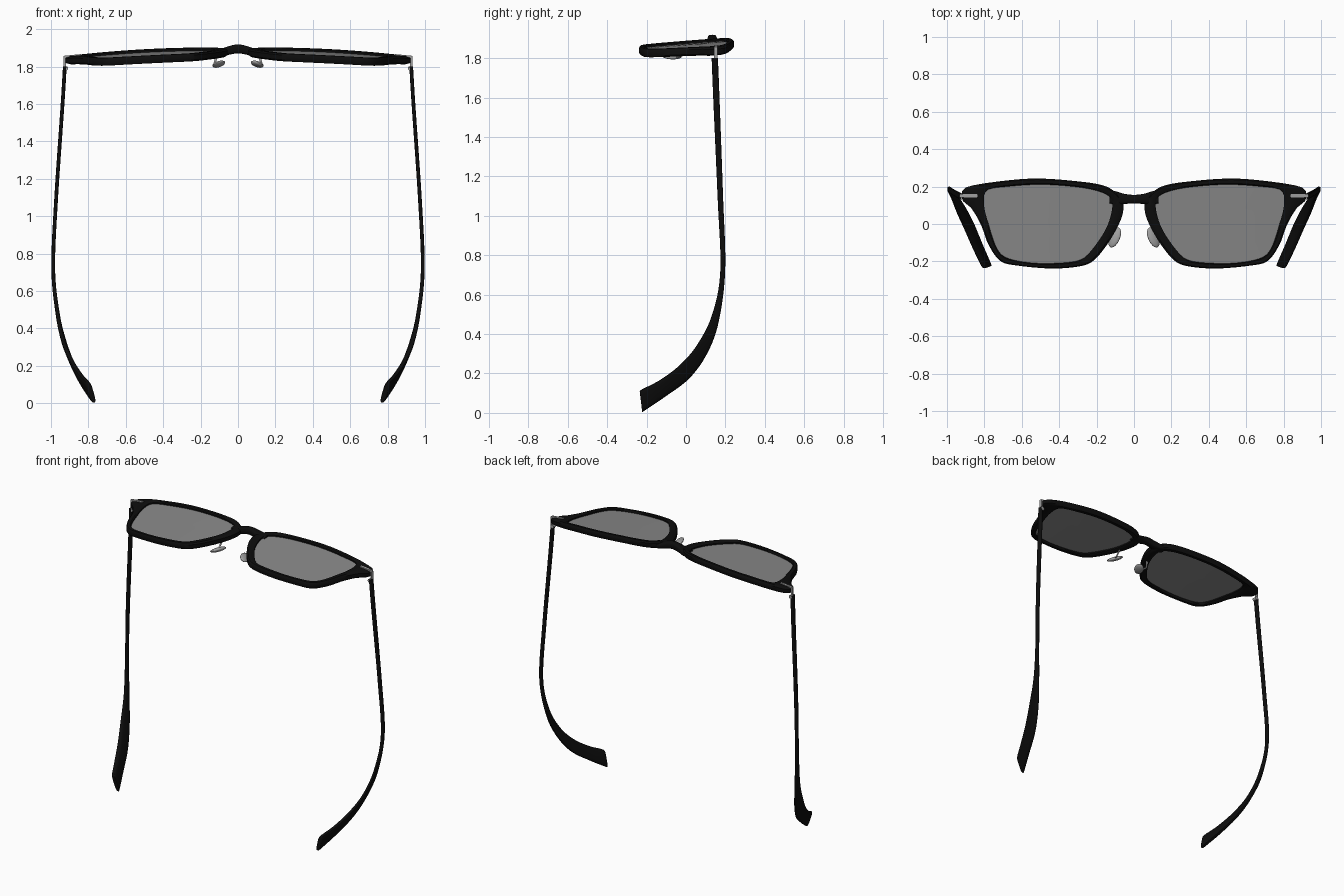
import bpy, bmesh, math
from mathutils import Vector, Matrix

if "Cube" in bpy.data.objects:
    bpy.data.objects.remove(bpy.data.objects["Cube"])


def material(name, v):
    m = bpy.data.materials.new(name)
    m.diffuse_color = (v, v, v, 1)
    m.use_nodes = True
    m.node_tree.nodes["Principled BSDF"].inputs["Base Color"].default_value = m.diffuse_color
    return m


BLACK = material("black_acetate", 0.004)
LENS = material("lens_grey", 0.25)
METAL = material("metal", 0.35)


def finish(name, bm, mat, mirror=True, angle=40):
    bmesh.ops.recalc_face_normals(bm, faces=bm.faces)
    me = bpy.data.meshes.new(name)
    bm.to_mesh(me)
    bm.free()
    ob = bpy.data.objects.new(name, me)
    bpy.context.collection.objects.link(ob)
    me.materials.append(mat)
    bpy.ops.object.select_all(action='DESELECT')
    ob.select_set(True)
    bpy.context.view_layer.objects.active = ob
    bpy.ops.object.shade_smooth_by_angle(angle=math.radians(angle))
    if mirror:
        ob.modifiers.new("Mirror", 'MIRROR').use_clip = False
    return ob


def spline(pts, n, closed=False):
    """Catmull-Rom through points of any dimension."""
    pts = [Vector(p) for p in pts]
    k = len(pts)
    get = (lambda i: pts[i % k]) if closed else (lambda i: pts[max(0, min(k - 1, i))])
    out = []
    for i in range(k if closed else k - 1):
        a, b, c, d = (get(i + j) for j in (-1, 0, 1, 2))
        for s in range(n):
            t = s / n
            out.append(0.5 * (2 * b + (c - a) * t + (2 * a - 5 * b + 4 * c - d) * t * t
                              + (3 * b - a - 3 * c + d) * t ** 3))
    return out if closed else out + [pts[-1]]


def skin(bm, rings, loop=False):
    vs = [[bm.verts.new(p) for p in r] for r in rings]
    n = len(vs[0])
    for i in range(len(vs) if loop else len(vs) - 1):
        a, b = vs[i], vs[(i + 1) % len(vs)]
        for j in range(n):
            bm.faces.new((a[j], a[(j + 1) % n], b[(j + 1) % n], b[j]))
    if not loop:
        bm.faces.new(vs[0])
        bm.faces.new(vs[-1])


def oval(n=16, p=0.6):
    """Unit rounded-rectangle section."""
    f = lambda v: math.copysign(abs(v) ** p, v)
    return [(f(math.cos(2 * math.pi * i / n)), f(math.sin(2 * math.pi * i / n))) for i in range(n)]


# Front: tilted, gently wrapped base surface
def base(x, y):
    return 1.868 + 0.075 * y - 0.055 * x * x


OUTER = [(.08, .15), (.163, .206), (.35, .233), (.537, .243), (.72, .228), (.88, .202), (.92, .174),
         (.917, .126), (.874, .09), (.82, 0), (.778, -.11), (.714, -.198), (.617, -.223), (.43, -.238),
         (.27, -.222), (.2, -.18), (.126, -.083), (.07, .024), (.056, .1)]
INNER = [(.115, .105), (.147, .158), (.27, .193), (.484, .211), (.67, .201), (.785, .18), (.802, .105),
         (.778, 0), (.735, -.126), (.682, -.18), (.564, -.206), (.43, -.21), (.297, -.195),
         (.233, -.147), (.147, -.02)]
C = Vector((.46, 0))
N = 120


def polar(pts):
    """Resample a closed outline at equal angles around the lens centre."""
    c = [p - C for p in spline(pts, 12, True)]
    out = []
    for i in range(N):
        a = 2 * math.pi * i / N
        d = Vector((math.cos(a), math.sin(a)))
        best = 0
        for p, q in zip(c, c[1:] + c[:1]):
            u, v = d.x * p.y - d.y * p.x, d.x * q.y - d.y * q.x
            if u * v <= 0 and u != v:
                best = max(best, (p + (q - p) * (u / (u - v))).dot(d))
        out.append(C + d * best)
    return out


outer, inner = polar(OUTER), polar(INNER)

# Rims
SECTION = [(0, -.6), (0, .6), (.2, 1), (.8, 1), (1, .7), (1, -.7), (.8, -1), (.2, -1)]
bm = bmesh.new()
rings = []
for o, i in zip(outer, inner):
    pts = [(o.lerp(i, t), h) for t, h in SECTION]
    rings.append([(p.x, p.y, base(p.x, p.y) + .021 * h) for p, h in pts])
skin(bm, rings, True)
finish("rims", bm, BLACK)

# Lenses: thin curved plates
bm = bmesh.new()
rows = []
for dz, ss in ((.005, (.15, .4, .7, 1.01)), (-.005, (1.01, .7, .4, .15))):
    for s in ss:
        pts = [C.lerp(p, s) for p in inner]
        rows.append([(p.x, p.y, base(p.x, p.y) + dz) for p in pts])
skin(bm, rows)
finish("lenses", bm, LENS)

# Bridge: x, y, z, half depth in y, half height in z
half = [(.13, .145, 1.876, .035, .017), (.095, .138, 1.875, .036, .019),
        (.05, .134, 1.886, .027, .023), (0, .133, 1.895, .023, .024)]
stations = [(-a, *r) for a, *r in half] + half[-2::-1]
bm = bmesh.new()
skin(bm, [[(s[0], s[1] + u * s[3], s[2] + v * s[4]) for u, v in oval()]
          for s in spline(stations, 5)])
finish("bridge", bm, BLACK, mirror=False)

# Temples: inner edge (y, z), outer edge (y, z), x, thickness, sideways lean
TEMPLE = [(.13, 1.8, .162, 1.8, .926, .02, 0), (.138, 1.6, .17, 1.6, .938, .02, 0),
          (.16, 1.1, .188, 1.1, .972, .02, 0), (.174, .72, .199, .73, .988, .02, 0),
          (.132, .497, .168, .472, .965, .021, .004), (.056, .345, .112, .31, .93, .024, .01),
          (-.03, .244, .02, .178, .885, .03, .014), (-.13, .168, -.107, .081, .836, .035, .016),
          (-.222, .12, -.21, .012, .792, .034, .016), (-.235, .108, -.222, .004, .785, .02, .014)]
bm = bmesh.new()
rings = []
for y0, z0, y1, z1, x, t, lean in spline(TEMPLE, 6):
    rings.append([(x + v * t / 2 - u * lean, (y0 + y1) / 2 + u * (y1 - y0) / 2,
                   (z0 + z1) / 2 + u * (z1 - z0) / 2) for u, v in oval()])
skin(bm, rings)
finish("temples", bm, BLACK)


def box(name, loc, size, mat, rot=0):
    bm = bmesh.new()
    bmesh.ops.create_cube(bm, size=1, matrix=Matrix.Translation(loc) @ Matrix.Rotation(rot, 4, 'Y')
                          @ Matrix.Diagonal((*size, 1)))
    bmesh.ops.bevel(bm, geom=bm.edges[:], offset=min(size) * .2, segments=2, affect='EDGES')
    return finish(name, bm, mat)


# Hinges: plate on the front, corner bracket, knuckle barrel
box("hinge_plate", (.885, .152, base(.885, .152) + .021), (.095, .018, .01), METAL, .1)
box("hinge_bracket", (.927, .152, 1.821), (.014, .018, .07), METAL)
bm = bmesh.new()
bmesh.ops.create_cone(bm, cap_ends=True, segments=16, radius1=.012, radius2=.012, depth=.03,
                      matrix=Matrix.Translation((.92, .148, 1.79)) @ Matrix.Rotation(math.pi / 2, 4, 'X'))
finish("hinge_barrel", bm, METAL)

# Nose pads
bm = bmesh.new()
bmesh.ops.create_uvsphere(bm, u_segments=24, v_segments=12, radius=1,
                          matrix=Matrix.Translation((.103, -.072, 1.813)) @ Matrix.Rotation(.4, 4, 'Z')
                          @ Matrix.Rotation(.5, 4, 'Y') @ Matrix.Diagonal((.031, .057, .014, 1)))
finish("nose_pads", bm, METAL)

# Nose pad wire arms
bm = bmesh.new()
path = spline([(.105, -.07, 1.82), (.118, -.045, 1.805), (.125, -.02, 1.815), (.115, -.005, 1.855)], 5)
skin(bm, [[p + Vector((.006 * u, .005 * v, .004 * v)) for u, v in oval(8, 1)] for p in path])
finish("nose_pad_arms", bm, METAL)
